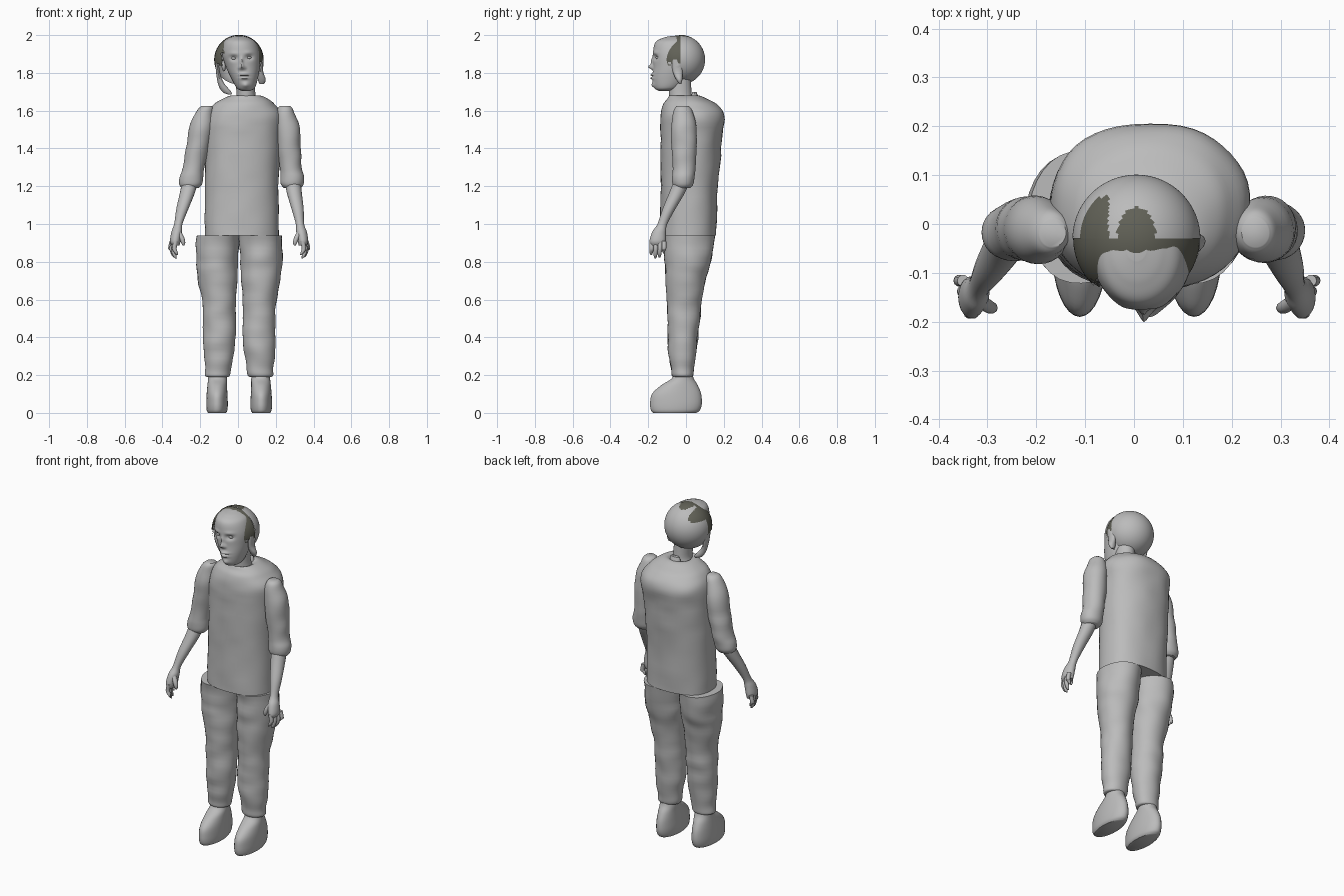
import bpy, bmesh, math
from mathutils import Vector, noise

if "Cube" in bpy.data.objects:
    bpy.data.objects.remove(bpy.data.objects["Cube"], do_unlink=True)


def material(name, colour):
    mat = bpy.data.materials.new(name)
    mat.use_nodes = True
    mat.diffuse_color = colour
    mat.node_tree.nodes["Principled BSDF"].inputs["Base Color"].default_value = colour
    return mat


GREY = material("clay grey", (0.5, 0.5, 0.5, 1))
DARK = material("dark olive hair", (0.12, 0.12, 0.095, 1))


def finish(bm, name, angle=50):
    bmesh.ops.recalc_face_normals(bm, faces=bm.faces)
    mesh = bpy.data.meshes.new(name)
    bm.to_mesh(mesh)
    bm.free()
    obj = bpy.data.objects.new(name, mesh)
    bpy.context.collection.objects.link(obj)
    mesh.materials.append(GREY)
    mesh.materials.append(DARK)
    bpy.ops.object.select_all(action="DESELECT")
    obj.select_set(True)
    bpy.context.view_layer.objects.active = obj
    bpy.ops.object.shade_smooth_by_angle(angle=math.radians(angle))
    return obj


def smooth_rows(rows, steps):
    """Pass a smooth curve through rows of (x, y, z, x radius, y radius)."""
    out = []
    for i in range(len(rows) - 1):
        a, b, c, d = (rows[max(i - 1, 0)], rows[i], rows[i + 1], rows[min(i + 2, len(rows) - 1)])
        for k in range(steps):
            t = k / steps
            out.append([q + 0.5 * t * (r - p + t * (2 * p - 5 * q + 4 * r - s + t * (3 * (q - r) + s - p)))
                        for p, q, r, s in zip(a, b, c, d)])
    return out + [list(rows[-1])]


def loft(rows, sides=32, steps=5, power=2.0, wrinkle=0.0):
    """Skin rounded sections stacked along z, with closed ends."""
    bm = bmesh.new()
    rings = []
    for x, y, z, rx, ry in smooth_rows(rows, steps):
        ring = []
        for i in range(sides):
            a = math.tau * i / sides
            ca, sa = math.cos(a), math.sin(a)
            u = math.copysign(abs(ca) ** (2 / power), ca)
            v = math.copysign(abs(sa) ** (2 / power), sa)
            p = Vector((x + rx * u, y + ry * v, z))
            fold = wrinkle * noise.noise(Vector((p.x * 9, p.y * 9, p.z * 14)))
            p += Vector((ca, sa, 0)) * fold
            ring.append(bm.verts.new(p))
        rings.append(ring)
    for low, high in zip(rings, rings[1:]):
        for i in range(sides):
            j = (i + 1) % sides
            bm.faces.new((low[i], low[j], high[j], high[i]))
    bm.faces.new(rings[0])
    bm.faces.new(rings[-1])
    return bm


def pair(name, rows, **options):
    """Build a limb part on both sides; the shoulders sit a little to the left."""
    for side, word in ((1, "left"), (-1, "right")):
        placed = [(side * x + 0.006 + max(0, z - 1) * 0.055, y, z, rx, ry) for x, y, z, rx, ry in rows]
        finish(loft(placed, **options), word + "_" + name)


# Shirt
finish(loft([
    (.02, .012, .94, .197, .148), (.02, .018, 1.2, .195, .152),
    (.027, .028, 1.45, .2, .163), (.033, .035, 1.57, .203, .168),
    (.033, .022, 1.63, .165, .142), (.038, .008, 1.66, .125, .108),
    (.04, -.01, 1.68, .075, .078), (.04, -.015, 1.665, .05, .055),
], sides=48, power=2.25, wrinkle=.006), "shirt")

# Trousers
pair("trouser_leg", [
    (.114, .015, .94, .112, .135), (.117, .012, .82, .112, .124),
    (.115, 0, .73, .107, .11), (.108, -.008, .6, .09, .093),
    (.105, -.012, .48, .088, .085), (.107, -.018, .36, .085, .078),
    (.11, -.018, .25, .072, .064), (.114, -.018, .2, .066, .057),
    (.114, -.018, .19, .05, .045),
], wrinkle=.008)

# Feet
pair("foot", [
    (.114, -.015, .21, .048, .048), (.114, -.018, .18, .05, .06),
    (.116, -.035, .145, .052, .098), (.117, -.05, .1, .055, .13),
    (.117, -.053, .05, .057, .137), (.117, -.056, .015, .055, .13),
    (.117, -.06, 0, .048, .115),
], power=2.0)

# Sleeves, with a rolled cuff
pair("sleeve", [
    (.207, -.018, 1.625, .028, .03), (.212, -.016, 1.6, .045, .05),
    (.228, -.012, 1.51, .063, .068), (.243, -.01, 1.4, .062, .066),
    (.257, -.012, 1.3, .058, .062), (.266, -.015, 1.25, .062, .06),
    (.27, -.017, 1.21, .06, .056), (.272, -.018, 1.19, .045, .042),
], wrinkle=.006)

# Forearms and palms
pair("forearm", [
    (.27, -.018, 1.24, .042, .042), (.282, -.045, 1.17, .04, .042),
    (.305, -.09, 1.08, .032, .034), (.322, -.125, 1.0, .022, .026),
    (.33, -.142, .96, .028, .036), (.338, -.15, .91, .028, .043),
    (.336, -.15, .885, .02, .036),
], sides=20)

# Fingers and thumbs
for number, reach in enumerate((.835, .818, .822, .845)):
    y = -.182 + number * .022
    x = .335 + number * .007
    pair("finger_%d" % (number + 1), [
        (x, y, .91, .012, .012), (x + .008, y, .87, .012, .012),
        (x, y - .002, reach + .015, .01, .01), (x - .008, y - .002, reach, .004, .004),
    ], sides=10, steps=3)
pair("thumb", [
    (.325, -.155, .965, .014, .014), (.305, -.168, .93, .014, .014),
    (.296, -.172, .9, .011, .011), (.295, -.172, .885, .004, .004),
], sides=10, steps=3)

# Neck
finish(loft([
    (.042, -.025, 1.65, .06, .062), (.042, -.03, 1.69, .05, .06),
    (.035, -.035, 1.78, .052, .06),
]), "neck")

# Face: a loft with soft bumps and hollows pushed along y
head = loft([
    (.042, -.115, 1.705, .022, .03), (.041, -.1, 1.72, .048, .065),
    (.035, -.083, 1.77, .07, .094), (.026, -.072, 1.83, .089, .102),
    (.016, -.065, 1.9, .1, .11), (.01, -.063, 1.96, .085, .1),
    (.006, -.055, 1.985, .055, .068), (.005, -.05, 1.996, .02, .025),
], sides=96, steps=9)
features = [  # x, z, depth, width, height
    (-.022, 1.878, .016, .02, .012), (.058, 1.882, .016, .02, .012),
    (.021, 1.832, -.026, .011, .012), (.019, 1.86, -.012, .008, .02),
    (.008, 1.825, -.008, .008, .008), (.036, 1.826, -.008, .008, .008),
    (.032, 1.79, -.014, .024, .006), (.034, 1.772, -.014, .02, .006),
    (.033, 1.781, .006, .028, .003), (.04, 1.735, -.012, .02, .014),
    (-.024, 1.903, -.005, .024, .008), (.058, 1.907, -.005, .024, .008),
]
for v in head.verts:
    if v.co.y < -.08:
        x, z = v.co.x, v.co.z
        v.co.y += sum(d * math.exp(-((x - fx) / w) ** 2 - ((z - fz) / h) ** 2)
                      for fx, fz, d, w, h in features)
finish(head, "face")


def ball(name, centre, size):
    bm = bmesh.new()
    bmesh.ops.create_uvsphere(bm, u_segments=16, v_segments=10, radius=1)
    for v in bm.verts:
        v.co = Vector(centre) + Vector(a * b for a, b in zip(v.co, size))
    finish(bm, name)


# Eyes and ears
for word, x, z in (("right", -.022, 1.877), ("left", .058, 1.881)):
    ball(word + "_eye", (x, -.147, z), (.014, .014, .008))
for word, x in (("right", -.075), ("left", .122)):
    ball(word + "_ear", (x, -.045, 1.84), (.012, .022, .032))

# Back cap and ragged front hair, cut from one sphere
CENTRE = Vector((.005, -.03, 1.87))


def hair_shell(name, radius, keep, dark):
    bm = bmesh.new()
    bmesh.ops.create_uvsphere(bm, u_segments=96, v_segments=64, radius=radius)
    bmesh.ops.translate(bm, verts=bm.verts, vec=CENTRE)
    gone = [f for f in bm.faces if not keep(f.calc_center_median())]
    bmesh.ops.delete(bm, geom=gone, context="FACES")
    for f in bm.faces:
        f.material_index = int(dark(f.calc_center_median()))
    finish(bm, name)


def ragged(p):
    return noise.noise(Vector((p.x * 60, p.y * 20, p.z * 60)))


def on_crown(p):
    tongue = ((p.x - .005) / .04) ** 2 + ((p.y + .03) / .065) ** 2 < 1
    streak = -.11 < p.x < -.052 and p.y < .055 + .01 * ragged(p)
    return p.z > 1.93 and (tongue or streak)


def front_hair(p):
    hairline = -.118 + .022 * ragged(p)
    return hairline < p.y < CENTRE.y and p.z > 1.845 + .03 * ragged(p)


hair_shell("hair_cap", .131, lambda p: p.y > CENTRE.y, on_crown)
hair_shell("front_hair", .1295, front_hair, lambda p: True)

# Loose locks beside the jaw
finish(loft([
    (-.112, -.05, 1.87, .008, .025), (-.105, -.045, 1.8, .012, .028),
    (-.088, -.04, 1.74, .022, .022), (-.06, -.035, 1.7, .024, .014),
    (-.042, -.035, 1.685, .008, .006),
], sides=12, wrinkle=.006), "right_lock")
finish(loft([
    (.125, -.05, 1.87, .007, .02), (.12, -.045, 1.81, .01, .024),
    (.125, -.035, 1.765, .02, .016), (.125, -.03, 1.74, .012, .006),
], sides=12, wrinkle=.006), "left_lock")

# Collar tab at the nape
finish(loft([(.04, .045, 1.65, .04, .03), (.04, .045, 1.7, .03, .01)], sides=12), "collar_tab")
